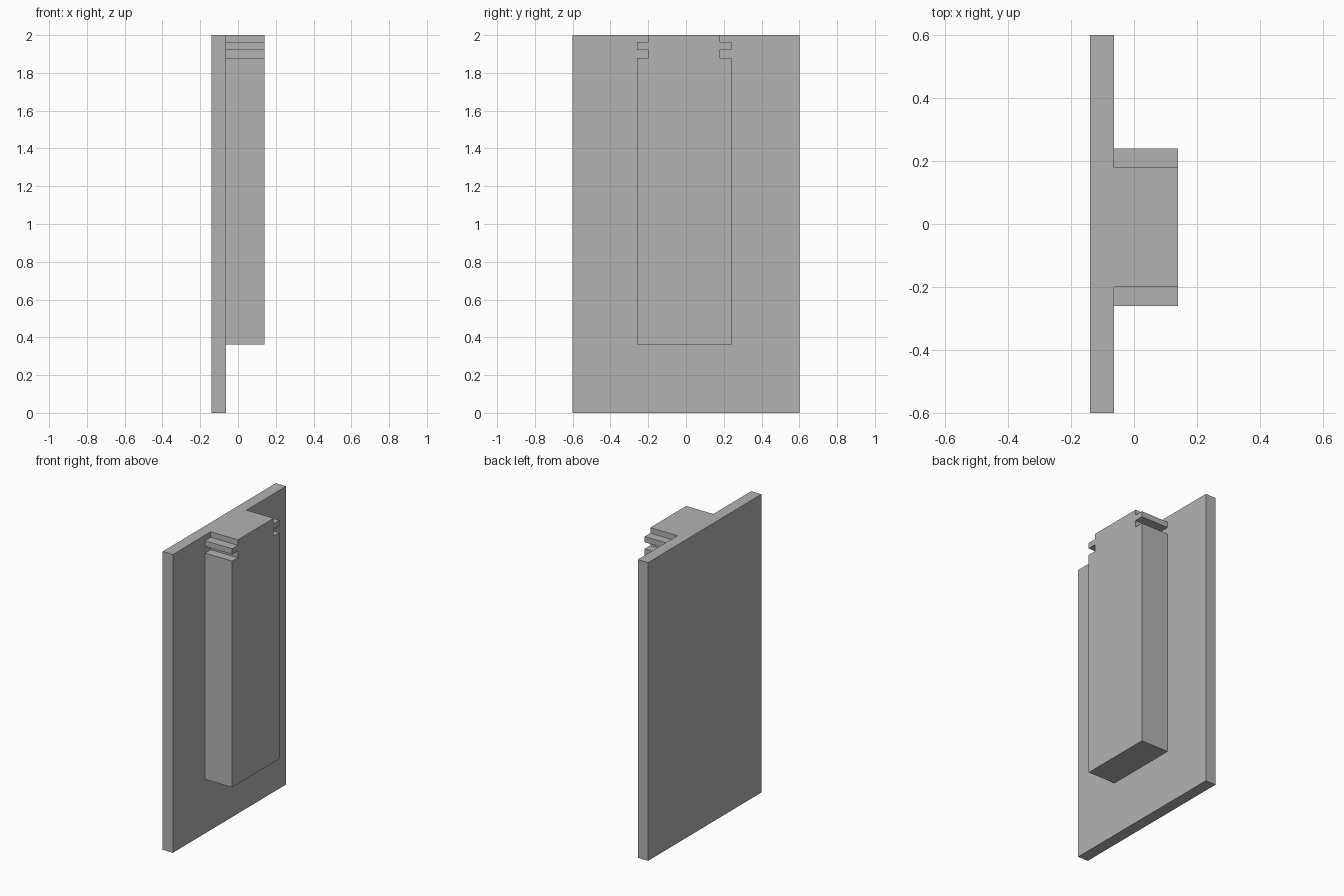
import bpy
import bmesh

if "Cube" in bpy.data.objects:
    bpy.data.objects.remove(bpy.data.objects["Cube"], do_unlink=True)

grey = bpy.data.materials.new("plain grey")
grey.use_nodes = True
colour = (0.45, 0.45, 0.45, 1.0)
grey.diffuse_color = colour
grey.node_tree.nodes["Principled BSDF"].inputs["Base Color"].default_value = colour


def extrude_profile(name, profile, x0, x1):
    """Extrude a closed (y, z) outline from x0 to x1."""
    bm = bmesh.new()
    face = bm.faces.new([bm.verts.new((x0, y, z)) for y, z in profile])
    result = bmesh.ops.extrude_face_region(bm, geom=[face])
    moved = [v for v in result["geom"] if isinstance(v, bmesh.types.BMVert)]
    bmesh.ops.translate(bm, vec=(x1 - x0, 0, 0), verts=moved)
    bmesh.ops.recalc_face_normals(bm, faces=bm.faces)
    mesh = bpy.data.meshes.new(name)
    bm.to_mesh(mesh)
    bm.free()
    mesh.materials.append(grey)
    obj = bpy.data.objects.new(name, mesh)
    bpy.context.collection.objects.link(obj)
    return obj


BACK, JOIN, FRONT = -0.139, -0.063, 0.139

# Flat backing panel
extrude_profile("back_panel", [(-0.6, 0), (0.6, 0), (0.6, 2), (-0.6, 2)], BACK, JOIN)

# Raised block, slightly off centre, with a notch and a tab on each side of its top
centre, half, neck = -0.01, 0.25, 0.19
side = [(half, 0.363), (half, 1.88), (neck, 1.88), (neck, 1.925),
        (half, 1.925), (half, 1.963), (neck, 1.963), (neck, 2.0)]
outline = [(centre + w, z) for w, z in side] + [(centre - w, z) for w, z in reversed(side)]
extrude_profile("notched_block", outline, JOIN, FRONT)
